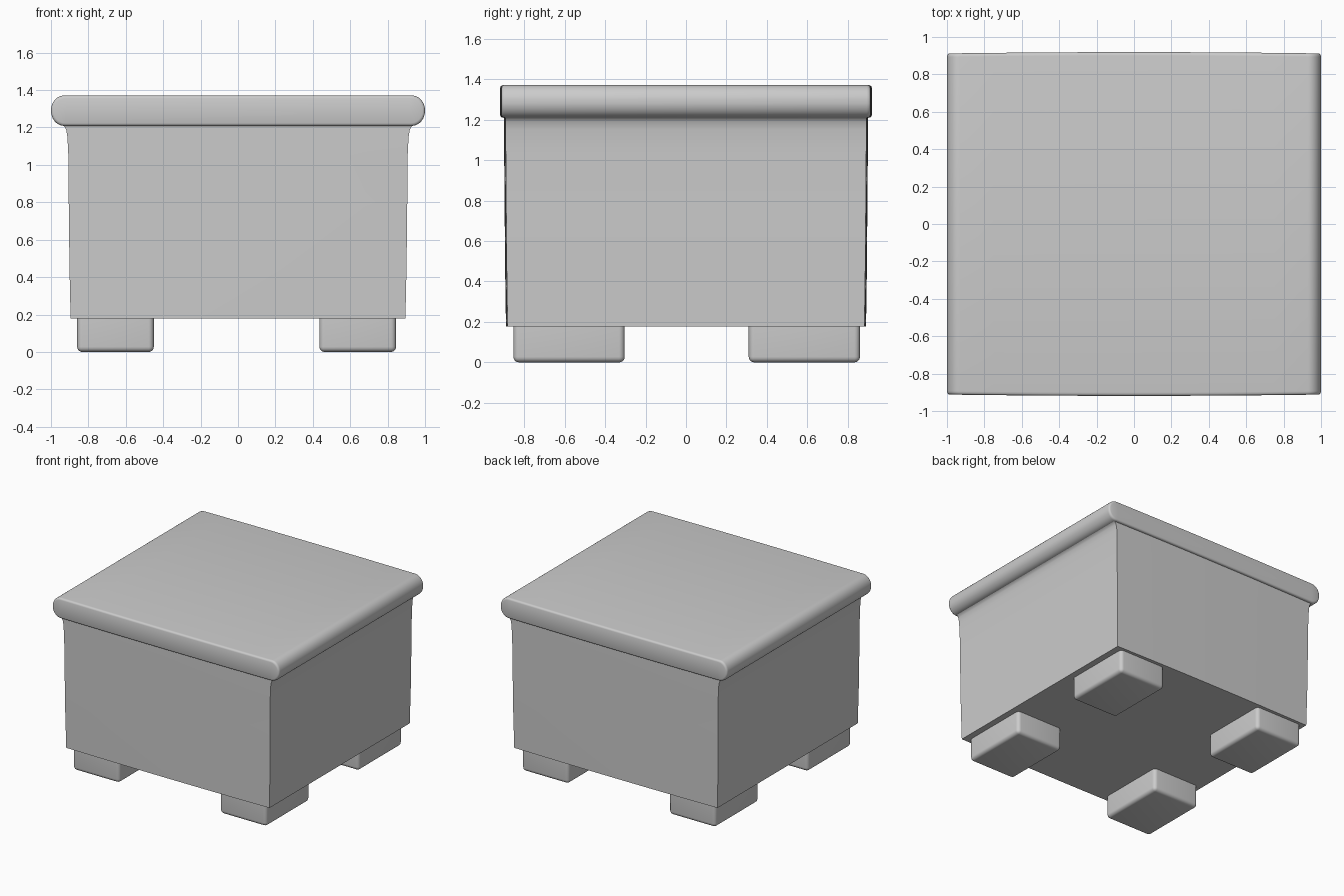
import bpy, bmesh
from math import sin, cos, radians

if "Cube" in bpy.data.objects:
    bpy.data.objects.remove(bpy.data.objects["Cube"])


def finish(bm, name, angle=35):
    bmesh.ops.recalc_face_normals(bm, faces=bm.faces)
    me = bpy.data.meshes.new(name)
    bm.to_mesh(me)
    bm.free()
    ob = bpy.data.objects.new(name, me)
    bpy.context.collection.objects.link(ob)
    bpy.ops.object.select_all(action='DESELECT')
    ob.select_set(True)
    bpy.context.view_layer.objects.active = ob
    bpy.ops.object.shade_smooth_by_angle(angle=radians(angle))
    return ob


def loft(rings, name, strip_caps=False):
    """Skin a list of equal-length rings and close both ends."""
    bm = bmesh.new()
    vs = [[bm.verts.new(p) for p in ring] for ring in rings]
    n = len(vs[0])
    for a, b in zip(vs, vs[1:]):
        for i in range(n):
            j = (i + 1) % n
            bm.faces.new((a[i], a[j], b[j], b[i]))
    for end in (vs[0], vs[-1]):
        if strip_caps:
            for i in range(n // 2 - 1):
                bm.faces.new((end[i], end[i + 1], end[n - 2 - i], end[n - 1 - i]))
        else:
            bm.faces.new(end)
    return finish(bm, name)


# Body: tapered box with faintly bowed sides, flaring under the lid
def body_ring(hx, hy, z, bow=0.008, seg=8):
    pts = []
    for k in range(4):
        for i in range(seg):
            t = -1 + 2 * i / seg
            out = bow * (1 - t * t)
            if k % 2 == 0:
                s = 1 if k == 0 else -1
                pts.append((s * t * hx, -s * (hy - bow + out), z))
            else:
                s = 1 if k == 1 else -1
                pts.append((s * hx, s * t * (hy - bow), z))
    return pts


body_profile = [(0.895, 0.89, 0.178), (0.901, 0.894, 0.45), (0.905, 0.897, 0.8),
                (0.907, 0.899, 1.05), (0.912, 0.9, 1.15), (0.919, 0.9, 1.19),
                (0.928, 0.9, 1.205), (0.94, 0.9, 1.212)]
loft([body_ring(*p) for p in body_profile], "body")


# Lid: slab with half-round left and right ends and slightly domed front/back
def lid_ring(y, inset, side):
    angles = [radians(82.5 - 7.5 * i) for i in range(12)]
    half = [(0.93 + 0.07 * sin(a), 0.081 * cos(a)) for a in angles]
    half += [(x, 0.081) for x in (0.75, 0.5, 0.25)]
    half = half + [(0, 0.081)] + [(-x, h) for x, h in reversed(half)]
    top, bottom = [], []
    for x, h in half:
        yy = side * (y + 0.007 * (1 - x * x))
        k = (1 - inset / 0.081) * h
        x *= 1 - inset * 0.9
        top.append((x, yy, 1.29 + k))
        bottom.append((x, yy, 1.29 - k))
    return top + bottom[::-1]


edge = [(0.912, 0.014), (0.909, 0.006), (0.903, 0.0015), (0.893, 0.0)]
rings = [lid_ring(y, i, -1) for y, i in edge]
rings += [lid_ring(y, i, 1) for y, i in reversed(edge)]
loft(rings, "lid", strip_caps=True)

# Feet: four blocks rounded everywhere except the top
for xname, x in (("left", -0.655), ("right", 0.64)):
    for yname, y in (("front", -0.578), ("back", 0.585)):
        bm = bmesh.new()
        bmesh.ops.create_cube(bm, size=1)
        for v in bm.verts:
            v.co = (x + v.co.x * 0.41, y + v.co.y * 0.55, (v.co.z + 0.5) * 0.18)
        edges = [e for e in bm.edges if any(v.co.z < 0.01 for v in e.verts)]
        bmesh.ops.bevel(bm, geom=edges, offset=0.028, segments=5,
                        profile=0.5, affect='EDGES')
        finish(bm, f"{yname}_{xname}_foot")
